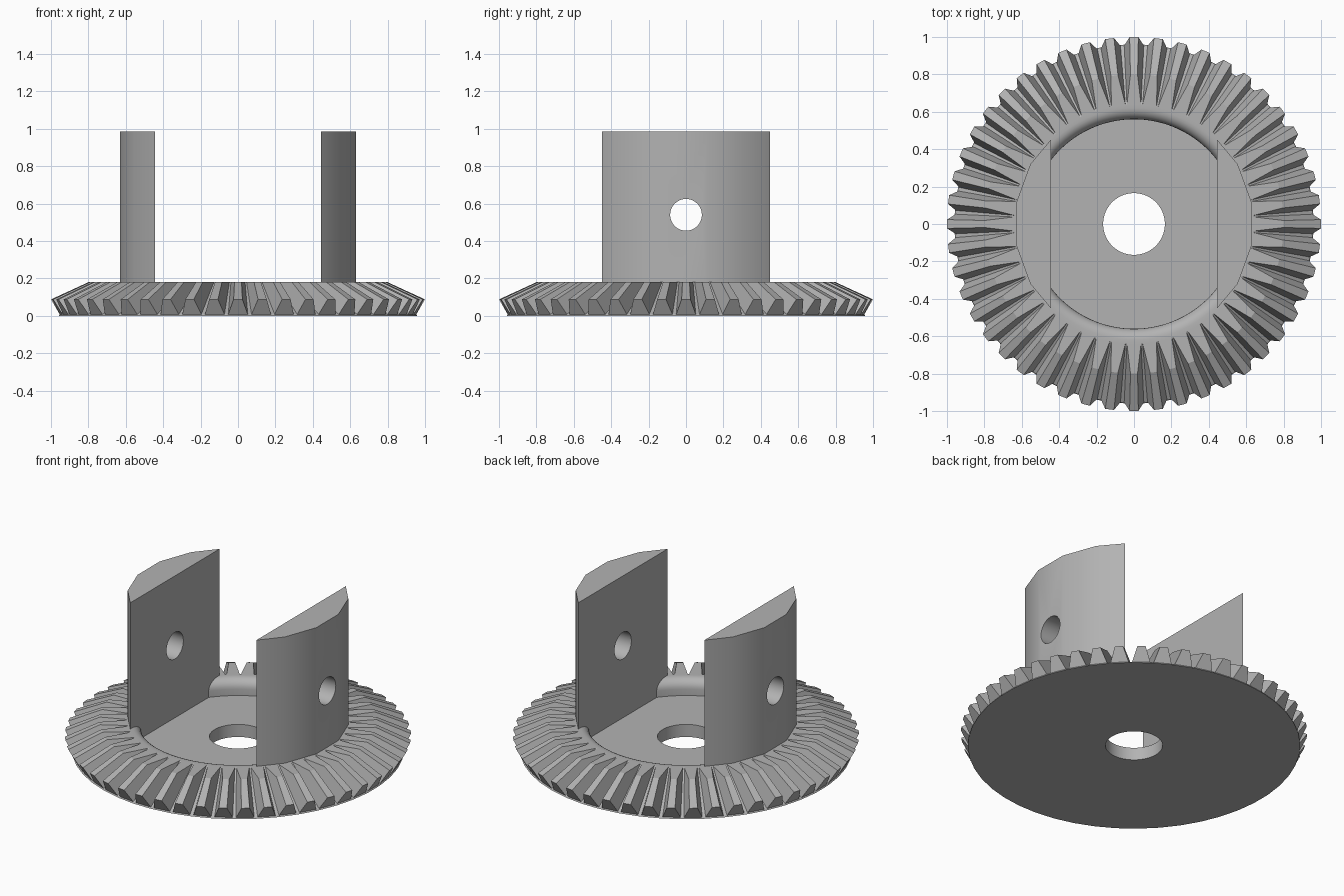
import bpy, bmesh
from math import sin, cos, pi, radians
from mathutils import Matrix

cube = bpy.data.objects.get("Cube")
if cube:
    bpy.data.objects.remove(cube)

# Single flat colour
grey = bpy.data.materials.new("plain_grey")
grey.use_nodes = True
colour = (0.45, 0.45, 0.45, 1)
grey.diffuse_color = colour
grey.node_tree.nodes["Principled BSDF"].inputs["Base Color"].default_value = colour


def make_object(name, bm):
    bmesh.ops.recalc_face_normals(bm, faces=bm.faces)
    mesh = bpy.data.meshes.new(name)
    bm.to_mesh(mesh)
    bm.free()
    mesh.materials.append(grey)
    obj = bpy.data.objects.new(name, mesh)
    bpy.context.collection.objects.link(obj)
    return obj


def select_only(obj):
    bpy.ops.object.select_all(action='DESELECT')
    obj.select_set(True)
    bpy.context.view_layer.objects.active = obj


TEETH = 48
PITCH = 2 * pi / TEETH
FLOOR, RIM = 0.08, 0.18


# Two points per tooth; width is the share of the pitch the pair spans
def ring(bm, r, z, width=0.5):
    verts = []
    for i in range(TEETH):
        for side in (-1, 1):
            a = pi / 2 + PITCH * (i + side * width / 2)
            verts.append(bm.verts.new((r * cos(a), r * sin(a), z)))
    return verts


def bridge(bm, a, b, start=0, step=1):
    n = len(a)
    for i in range(start, n, step):
        j = (i + 1) % n
        bm.faces.new((a[i], a[j], b[j], b[i]))


# Bevel gear: disc, teeth, rounded lip and recessed floor
bm = bmesh.new()
bore_low = ring(bm, 0.165, 0)
bore_high = ring(bm, 0.165, FLOOR)
base = ring(bm, 0.96, 0, 0.84)
root_out = ring(bm, 0.955, 0.008, 0.84)
root_in = ring(bm, 0.64, RIM, 0.9)
tip_out = ring(bm, 1.0, 0.088, 0.36)
tip_in = ring(bm, 0.80, RIM, 0.36)

bridge(bm, bore_low, base)
bridge(bm, base, root_out)
bridge(bm, root_out, root_in, 1, 2)          # gullets
bridge(bm, root_out, tip_out, 0, 2)          # outer tooth ends
bridge(bm, tip_out, tip_in, 0, 2)            # tooth crests
bridge(bm, tip_in, root_in, 0, 2)            # flat tooth tops
for i in range(2 * TEETH):                   # tooth flanks
    bm.faces.new((root_out[i], tip_out[i], tip_in[i], root_in[i]))

previous = root_in
for k in range(7):                           # rounded lip
    a = radians(90 + 15 * k)
    row = ring(bm, 0.62 + 0.06 * cos(a), RIM - 0.06 + 0.06 * sin(a))
    bridge(bm, previous, row)
    previous = row
floor_edge = ring(bm, 0.56, FLOOR)
bridge(bm, previous, floor_edge)
bridge(bm, floor_edge, bore_high)
bridge(bm, bore_high, bore_low)
gear = make_object("bevel_gear", bm)

# Upright pillars: circle segments with a flat inner face
RADIUS, INNER, TOP, SIDES = 0.64, 0.445, 0.985, 18
step = 2 * pi / SIDES
outline = [(RADIUS * cos(step * (k + 0.5)), RADIUS * sin(step * (k + 0.5)))
           for k in range(-2, 2)]
x0, y0 = outline[-1]
x1, y1 = RADIUS * cos(step * 2.5), RADIUS * sin(step * 2.5)
corner = y0 + (y1 - y0) * (x0 - INNER) / (x0 - x1)
outline = [(INNER, -corner)] + outline + [(INNER, corner)]
bm = bmesh.new()
face = bm.faces.new([bm.verts.new((x, y, FLOOR - 0.02)) for x, y in outline])
grown = bmesh.ops.extrude_face_region(bm, geom=[face])
bmesh.ops.translate(bm, vec=(0, 0, TOP - FLOOR + 0.02),
                    verts=[g for g in grown["geom"] if isinstance(g, bmesh.types.BMVert)])
pillars = make_object("upright_pillars", bm)

# Cross-pin hole through both pillars
bm = bmesh.new()
bmesh.ops.create_cone(bm, cap_ends=True, segments=32, radius1=0.085, radius2=0.085, depth=2,
                      matrix=Matrix.Translation((0, 0, 0.54)) @ Matrix.Rotation(pi / 2, 4, 'Y'))
cutter = make_object("pin_hole_cutter", bm)
cutter.hide_render = True
select_only(pillars)
cut = pillars.modifiers.new("pin_hole", 'BOOLEAN')
cut.object = cutter
cut.solver = 'EXACT'
pillars.modifiers.new("mirror", 'MIRROR').use_axis[0] = True
for name in ("pin_hole", "mirror"):
    bpy.ops.object.modifier_apply(modifier=name)
bpy.data.objects.remove(cutter)

for obj in (gear, pillars):
    select_only(obj)
    bpy.ops.object.shade_smooth_by_angle(angle=radians(22))
